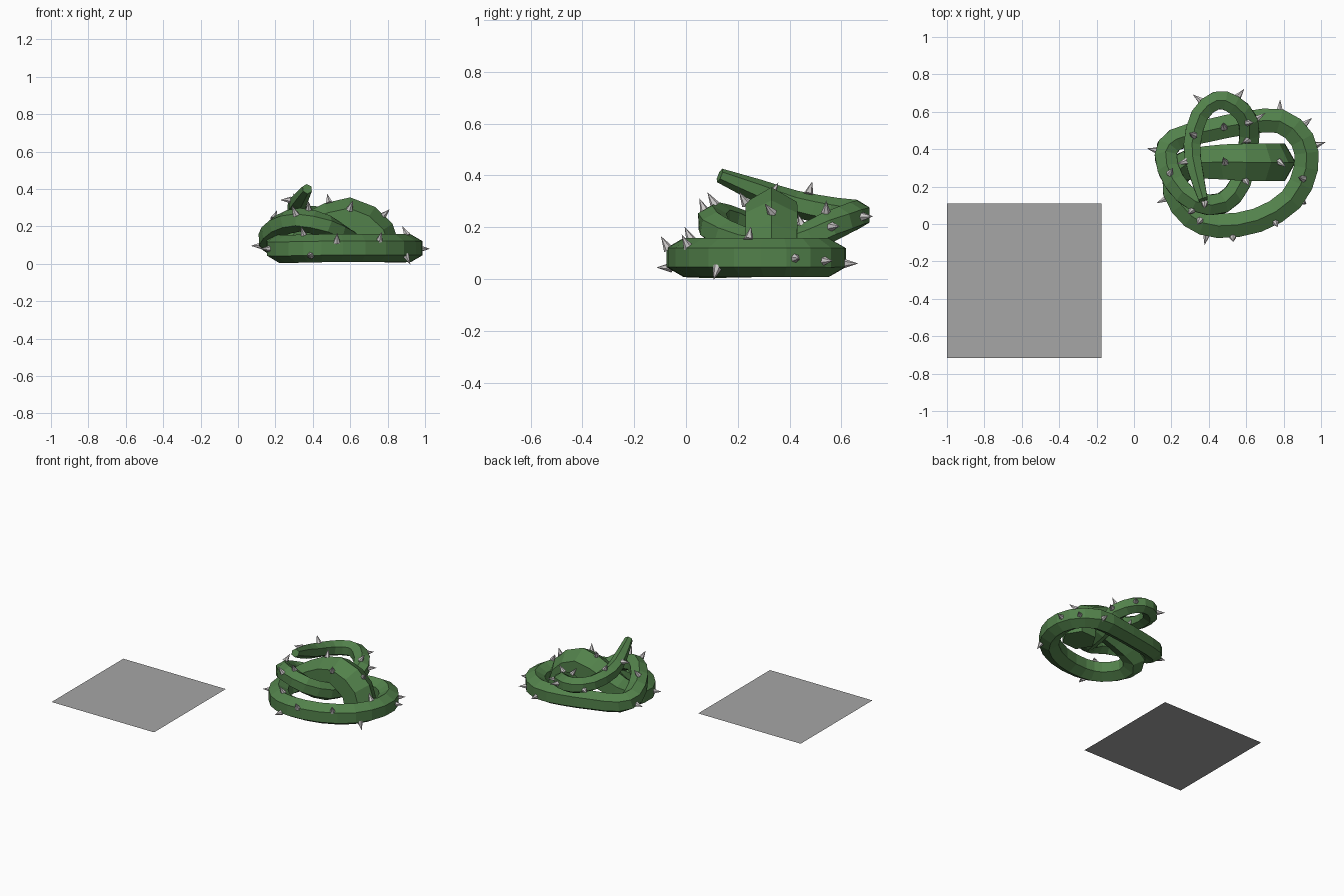
import bpy
import bmesh
import math
from mathutils import Vector
from mathutils.bvhtree import BVHTree

if "Cube" in bpy.data.objects:
    bpy.data.objects.remove(bpy.data.objects["Cube"], do_unlink=True)


def make_material(name, color):
    mat = bpy.data.materials.new(name)
    mat.use_nodes = True
    mat.diffuse_color = color
    mat.node_tree.nodes["Principled BSDF"].inputs["Base Color"].default_value = color
    return mat


def make_object(name, bm, mat):
    mesh = bpy.data.meshes.new(name)
    bm.to_mesh(mesh)
    bm.free()
    mesh.materials.append(mat)
    obj = bpy.data.objects.new(name, mesh)
    bpy.context.collection.objects.link(obj)
    return obj


def smooth_path(points, steps):
    """Catmull-Rom interpolation of points that also carry a radius."""
    ends = [points[0] * 2 - points[1]] + points + [points[-1] * 2 - points[-2]]
    path = []
    for a, b, c, d in zip(ends, ends[1:], ends[2:], ends[3:]):
        for i in range(steps):
            t = i / steps
            path.append((b * 2 + (c - a) * t + (a * 2 - b * 5 + c * 4 - d) * t ** 2
                         + (b * 3 - a - c * 3 + d) * t ** 3) / 2)
    return path + [points[-1]]


def sweep_tube(path, sides):
    """Sweep a polygon along the path, keeping one corner uppermost."""
    bm = bmesh.new()
    rings = []
    for i, p in enumerate(path):
        ahead, behind = path[min(i + 1, len(path) - 1)], path[max(i - 1, 0)]
        tangent = (ahead - behind).to_3d().normalized()
        side = tangent.cross(Vector((0, 0, 1))).normalized()
        up = side.cross(tangent)
        ring = []
        for k in range(sides):
            a = math.tau * k / sides
            ring.append(bm.verts.new(p.to_3d() + (up * math.cos(a) + side * math.sin(a)) * p.w))
        rings.append(ring)
    for r, s in zip(rings, rings[1:]):
        for k in range(sides):
            n = (k + 1) % sides
            bm.faces.new((r[k], r[n], s[n], s[k]))
    bm.faces.new(rings[0])
    bm.faces.new(rings[-1])
    bmesh.ops.recalc_face_normals(bm, faces=bm.faces)
    return bm


green = make_material("vine green", (0.085, 0.22, 0.07, 1))
grey = make_material("thorn grey", (0.6, 0.58, 0.58, 1))
ground_grey = make_material("ground grey", (0.38, 0.38, 0.38, 1))

# Vine: x, y, z and radius, from the thick root arch to the thin raised tip
vine_points = [Vector(p) for p in (
    (.75, .33, .03, .115), (.73, .33, .15, .115), (.59, .33, .24, .115), (.4, .33, .18, .1),
    (.25, .3, .1, .085), (.22, .17, .08, .075), (.31, .04, .08, .075), (.45, -.01, .083, .075),
    (.66, .02, .083, .075), (.84, .13, .083, .075), (.92, .3, .083, .075), (.9, .45, .083, .075),
    (.78, .55, .083, .075), (.6, .54, .083, .072), (.4, .5, .09, .07), (.22, .45, .1, .068),
    (.17, .36, .13, .068), (.22, .22, .2, .065), (.33, .12, .235, .063), (.47, .11, .2, .063),
    (.57, .22, .14, .062), (.61, .4, .13, .062), (.61, .55, .2, .06), (.53, .64, .24, .058),
    (.44, .66, .25, .056), (.35, .58, .26, .054), (.31, .42, .29, .052), (.33, .28, .34, .045),
    (.37, .13, .4, .028))]
vine = sweep_tube(smooth_path(vine_points, 2), 6)
surface = BVHTree.FromBMesh(vine)
make_object("vine", vine, green)

# Thorns: each grows out of the vine surface nearest to its target point
thorn_targets = (
    (1, .43, .08), (.92, .54, .07), (.78, .64, .06), (.69, .57, .2), (.88, .25, .2),
    (.76, 0, .14), (.53, -.1, .13), (.34, 0, .2), (.18, .14, .08), (.18, .28, .27),
    (.08, .4, .1), (.26, .33, .34), (.32, .48, .36), (.33, .68, .24), (.58, .71, .24),
    (.48, .53, .2), (.61, .45, .2), (.8, .33, .28), (.48, .33, .36), (.6, .2, .3),
    (.38, .1, .32), (.6, .52, .3), (.38, -.1, .03), (.9, .12, .04), (.3, .04, .3))
thorns = bmesh.new()
for target in thorn_targets:
    spot, normal, index, distance = surface.find_nearest(Vector(target))
    turn = Vector((0, 0, 1)).rotation_difference(normal).to_matrix().to_4x4()
    turn.translation = spot + normal * 0.022
    bmesh.ops.create_cone(thorns, cap_ends=True, segments=6, radius1=0.02, radius2=0,
                          depth=0.06, matrix=turn)
make_object("thorns", thorns, grey)

# Flat square ground tile beside the vine
tile = bmesh.new()
bmesh.ops.create_grid(tile, x_segments=1, y_segments=1, size=0.4125)
tile_object = make_object("ground_tile", tile, ground_grey)
tile_object.location = (-0.5875, -0.303, 0)
